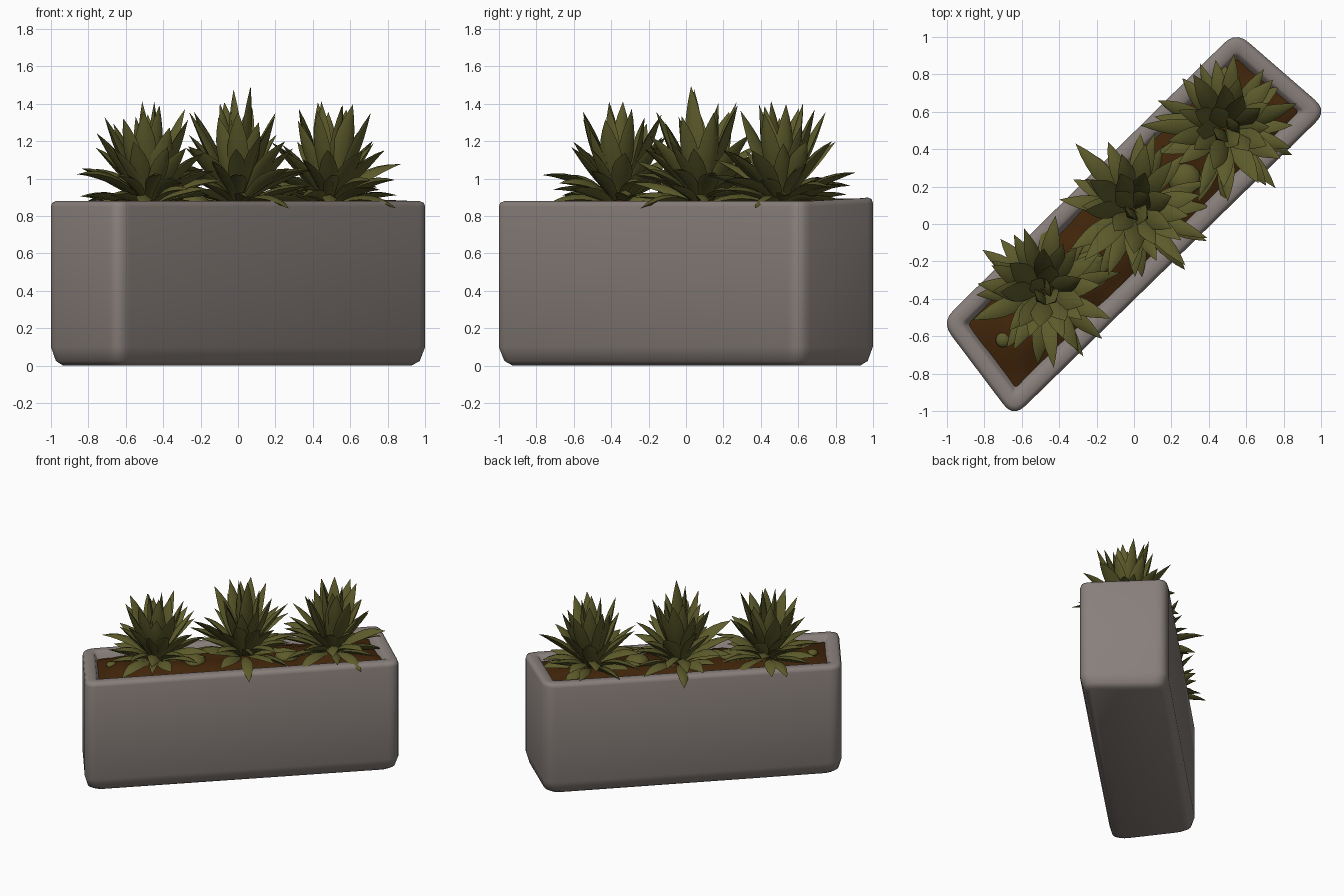
import bpy, bmesh, math, random
from mathutils import Vector, noise

random.seed(23)
cube = bpy.data.objects.get("Cube")
if cube:
    bpy.data.objects.remove(cube, do_unlink=True)


def material(name, rgb):
    m = bpy.data.materials.new(name)
    m.use_nodes = True
    m.diffuse_color = (*rgb, 1)
    bsdf = m.node_tree.nodes["Principled BSDF"]
    bsdf.inputs["Base Color"].default_value = (*rgb, 1)
    bsdf.inputs["Roughness"].default_value = 0.8
    return m


STONE = material("warm grey stone", (0.25, 0.215, 0.2))
SOIL = material("brown soil", (0.052, 0.018, 0.003))
GREEN = material("olive green", (0.108, 0.105, 0.024))


def finish(bm, name, mat, angle):
    bmesh.ops.recalc_face_normals(bm, faces=bm.faces)
    mesh = bpy.data.meshes.new(name)
    bm.to_mesh(mesh)
    bm.free()
    mesh.materials.append(mat)
    ob = bpy.data.objects.new(name, mesh)
    bpy.context.collection.objects.link(ob)
    bpy.ops.object.select_all(action='DESELECT')
    ob.select_set(True)
    bpy.context.view_layer.objects.active = ob
    bpy.ops.object.shade_smooth_by_angle(angle=math.radians(angle))


def bridge(bm, rings):
    n = len(rings[0])
    for a, b in zip(rings, rings[1:]):
        for i in range(n):
            j = (i + 1) % n
            bm.faces.new((a[i], a[j], b[j], b[i]))


# Trough footprint, counter-clockwise, slightly wider at one end
CORNERS = [Vector(c) for c in ((-0.645, -1.035), (1.035, 0.605), (0.545, 1.03), (-1.03, -0.525))]


def inset_corners(d):
    out = []
    for i, c in enumerate(CORNERS):
        u = (CORNERS[i - 1] - c).normalized()
        v = (CORNERS[(i + 1) % 4] - c).normalized()
        out.append(c + (u + v) * d / abs(u.cross(v)))
    return out


def rounded_outline(d, r, steps=5):
    pts, cs = [], inset_corners(d)
    for i, c in enumerate(cs):
        a = c + (cs[i - 1] - c).normalized() * r
        b = c + (cs[(i + 1) % 4] - c).normalized() * r
        for k in range(steps + 1):
            t = k / steps
            pts.append(a * (1 - t) ** 2 + c * 2 * t * (1 - t) + b * t * t)
    return pts


# Trough: chamfered foot, straight walls, soft rim, sloping inner walls
PROFILE = [(0.05, 0.09, 0), (0.02, 0.09, 0.025), (0, 0.09, 0.1), (0, 0.09, 0.85),
           (0.007, 0.08, 0.87), (0.025, 0.07, 0.88), (0.075, 0.03, 0.88),
           (0.09, 0.02, 0.87), (0.125, 0.02, 0.79)]
bm = bmesh.new()
rings = [[bm.verts.new((p.x, p.y, z)) for p in rounded_outline(d, r)] for d, r, z in PROFILE]
bridge(bm, rings)
bm.faces.new(rings[0])
bm.faces.new(rings[-1])
# The rim lifts a little at the rear corner
for v in bm.verts:
    if v.co.z > 0.84:
        v.co.z += 0.025 * max(0, 1 - (v.co.xy - CORNERS[2]).length / 0.25)
finish(bm, "planter_trough", STONE, 50)

# Soil: uneven sheet stretched between the inner walls
bm = bmesh.new()
a, b, c, d = inset_corners(0.105)
NU, NV = 36, 9
grid = []
for i in range(NU + 1):
    u, row = i / NU, []
    for j in range(NV + 1):
        v = j / NV
        p = (a.lerp(b, u)).lerp(d.lerp(c, u), v)
        edge = min(1, 4 * min(u * 3, 3 - u * 3, v, 1 - v))
        z = 0.835 + 0.04 * edge + 0.025 * noise.noise(Vector((p.x * 7, p.y * 7, 0)))
        row.append(bm.verts.new((p.x, p.y, z)))
    grid.append(row)
for i in range(NU):
    for j in range(NV):
        bm.faces.new((grid[i][j], grid[i + 1][j], grid[i + 1][j + 1], grid[i][j + 1]))
finish(bm, "soil", SOIL, 60)


def add_leaf(bm, base, azimuth, rise, droop, length, width):
    """Pointed leaf, ridged on both sides, that leaves at angle rise and bends down by droop."""
    out = Vector((math.cos(azimuth), math.sin(azimuth), 0))
    side = Vector((-out.y, out.x, 0))
    twist = random.uniform(-0.45, 0.45)
    p, rings, steps = base.copy(), [], 7
    for k in range(steps):
        t = k / steps
        ang = rise - droop * t
        along = out * math.cos(ang) + Vector((0, 0, math.sin(ang)))
        up = along.cross(side)
        across = side * math.cos(twist) + up * math.sin(twist)
        up = along.cross(across)
        w = width * (0.35 * (1 - t) + 0.8 * math.sin(math.pi * t ** 1.15))
        offsets = (across * w / 2, up * w * 0.2, across * -w / 2, up * w * -0.3)
        rings.append([bm.verts.new(p + o) for o in offsets])
        p = p + along * length / steps
    bridge(bm, rings)
    bm.faces.new(rings[0])
    tip = bm.verts.new(p)
    for i in range(4):
        bm.faces.new((rings[-1][i], rings[-1][(i + 1) % 4], tip))


# Leaf tiers: count, rise and droop in degrees, length, width, base radius, base height
TIERS = [(12, 26, 46, 0.37, 0.09, 0.05, 0.865),
         (11, 42, 52, 0.41, 0.1, 0.045, 0.88),
         (10, 58, 28, 0.43, 0.11, 0.035, 0.89),
         (9, 71, 8, 0.50, 0.12, 0.03, 0.9),
         (4, 83, 3, 0.54, 0.12, 0.015, 0.9)]


def rosette(name, x, y, scale):
    bm = bmesh.new()
    for tier, (count, rise, droop, length, width, r, z) in enumerate(TIERS):
        for i in range(count):
            az = math.tau * (i + random.uniform(-0.35, 0.35)) / count + tier * 1.3
            base = Vector((x + r * math.cos(az), y + r * math.sin(az), z))
            add_leaf(bm, base, az, math.radians(rise + random.uniform(-7, 7)),
                     math.radians(droop * random.uniform(0.6, 1.3)),
                     scale * length * random.uniform(0.82, 1.06),
                     width * random.uniform(0.85, 1.1))
    finish(bm, name, GREEN, 70)


# Three large rosettes in a row
rosette("plant_right", -0.48, -0.36, 0.97)
rosette("plant_middle", 0.0, 0.08, 1.05)
rosette("plant_left", 0.49, 0.51, 1.02)

# Low green mounds in the gaps between the rosettes
for i, (x, y, r) in enumerate(((-0.24, -0.22, 0.09), (0.27, 0.24, 0.09), (-0.7, -0.62, 0.04))):
    bm = bmesh.new()
    bmesh.ops.create_uvsphere(bm, u_segments=12, v_segments=8, radius=r)
    for v in bm.verts:
        v.co = Vector((x, y, 0.865)) + Vector((v.co.x, v.co.y, v.co.z * 0.6))
    finish(bm, f"ground_mound_{i + 1}", GREEN, 60)
